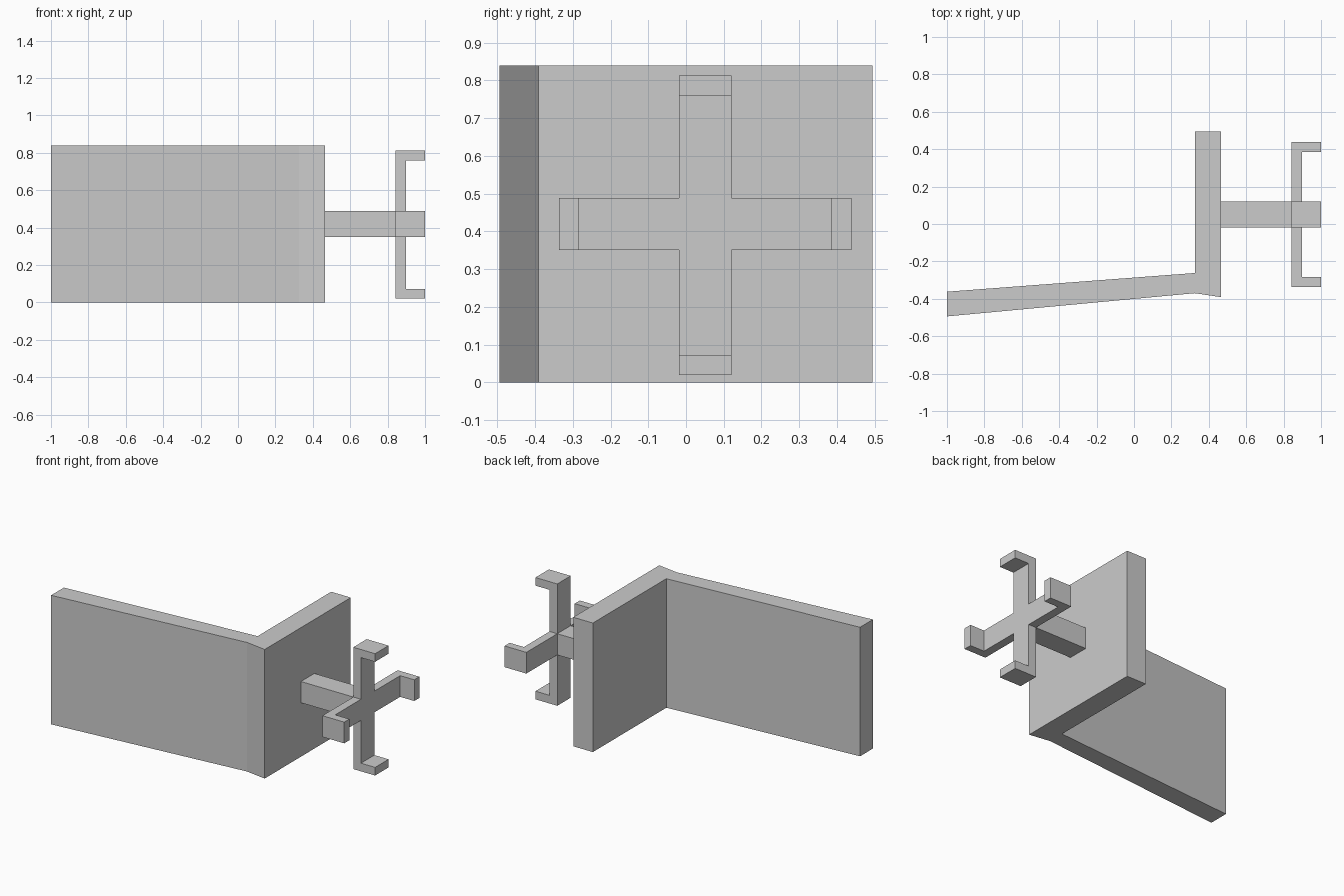
import bpy, bmesh
from mathutils import Vector

if "Cube" in bpy.data.objects:
    bpy.data.objects.remove(bpy.data.objects["Cube"])


def finish(bm, name):
    bmesh.ops.recalc_face_normals(bm, faces=bm.faces)
    mesh = bpy.data.meshes.new(name)
    bm.to_mesh(mesh)
    bm.free()
    obj = bpy.data.objects.new(name, mesh)
    bpy.context.collection.objects.link(obj)
    return obj


def pull(bm, face, offset):
    """Extrude a face and return the new cap."""
    geom = bmesh.ops.extrude_face_region(bm, geom=[face])["geom"]
    cap = next(g for g in geom if isinstance(g, bmesh.types.BMFace))
    bmesh.ops.translate(bm, vec=offset, verts=cap.verts)
    if face.is_valid:
        bm.faces.remove(face)
    bm.normal_update()
    return cap


def face_towards(bm, centre, direction):
    """Face whose centre lies furthest along direction near centre."""
    return min(bm.faces, key=lambda f: (f.calc_center_median() - centre - direction).length)


# Angled wall: plan outline raised to full height
plan = [(-1, -0.494), (0.325, -0.37), (0.466, -0.391), (0.466, 0.494),
        (0.325, 0.494), (0.325, -0.262), (-1, -0.362)]
bm = bmesh.new()
base = bm.faces.new([bm.verts.new((x, y, 0)) for x, y in plan])
top = bmesh.ops.extrude_face_region(bm, geom=[base])["geom"]
bmesh.ops.translate(bm, vec=(0, 0, 0.84),
                    verts=[g for g in top if isinstance(g, bmesh.types.BMVert)])
if not any(f.calc_center_median().z < 0.01 for f in bm.faces):
    bm.faces.new([min(bm.verts, key=lambda v: (v.co - Vector((x, y, 0))).length) for x, y in plan])
finish(bm, "angled_wall")

# Four-armed hook on a stem, grown from a central block
x0, x1, tip_x = 0.843, 0.898, 1.0
half = 0.069
hub = Vector(((x0 + x1) / 2, 0.051, 0.42))
bm = bmesh.new()
bmesh.ops.create_cube(bm, size=1)
bmesh.ops.scale(bm, vec=(x1 - x0, 2 * half, 2 * half), verts=bm.verts)
bmesh.ops.translate(bm, vec=hub, verts=bm.verts)

# Arms with forward-turned tips
reach, lip = 0.387, 0.053
for y, z, r in ((1, 0, reach), (-1, 0, reach), (0, 1, 0.393), (0, -1, 0.4)):
    d = Vector((0, y, z))
    inner = pull(bm, face_towards(bm, hub, d * half), d * (r - lip - half))
    pull(bm, inner, d * lip)
    front = face_towards(bm, hub, d * (r - lip / 2) + Vector(((x1 - x0) / 2, 0, 0)))
    pull(bm, front, Vector((tip_x - x1, 0, 0)))

# Stem back to the wall
back = face_towards(bm, hub, Vector(((x0 - x1) / 2, 0, 0)))
pull(bm, back, Vector((0.466 - x0, 0, 0)))
finish(bm, "four_armed_hook")
